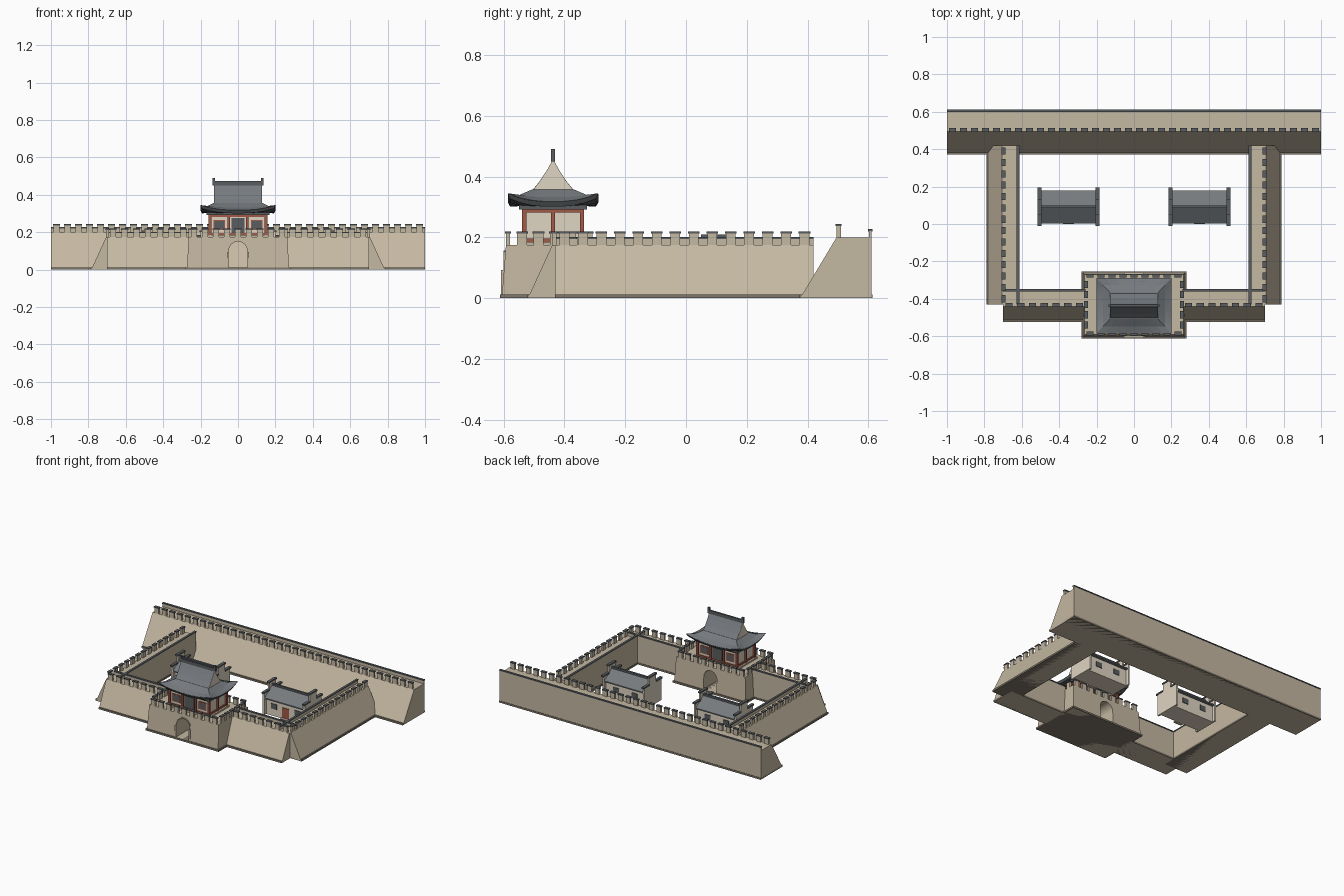
import bpy, bmesh, math
from mathutils import Matrix, Vector

if "Cube" in bpy.data.objects:
    bpy.data.objects.remove(bpy.data.objects["Cube"])


def material(name, rgb):
    m = bpy.data.materials.new(name)
    m.diffuse_color = (*rgb, 1)
    m.use_nodes = True
    m.node_tree.nodes["Principled BSDF"].inputs["Base Color"].default_value = m.diffuse_color
    return m


STONE = material("stone", (0.56, 0.48, 0.36))
DARK = material("dark_tile", (0.10, 0.11, 0.115))
ROOF = material("roof_tile", (0.18, 0.195, 0.21))
RED = material("red_timber", (0.36, 0.10, 0.06))
CREAM = material("plaster", (0.74, 0.66, 0.54))
PLINTH = material("plinth", (0.22, 0.19, 0.15))


def finish(name, bm, mat, matrix=None):
    bmesh.ops.recalc_face_normals(bm, faces=bm.faces)
    mesh = bpy.data.meshes.new(name)
    bm.to_mesh(mesh)
    bm.free()
    mesh.materials.append(mat)
    ob = bpy.data.objects.new(name, mesh)
    bpy.context.collection.objects.link(ob)
    if matrix:
        ob.matrix_world = matrix
    return ob


def boxes(name, items, mat, matrix=None):
    """Each item is (x0, x1, y0, y1, z0, z1)."""
    bm = bmesh.new()
    for x0, x1, y0, y1, z0, z1 in items:
        m = Matrix.Translation(((x0 + x1) / 2, (y0 + y1) / 2, (z0 + z1) / 2))
        m = m @ Matrix.Diagonal((x1 - x0, y1 - y0, z1 - z0, 1))
        bmesh.ops.create_cube(bm, size=1, matrix=m)
    return finish(name, bm, mat, matrix)


def extrude(name, pts, a, b, mat, axis="x", matrix=None):
    """Extrude a (y, z) profile along x, or an (x, z) profile along y."""
    bm = bmesh.new()
    put = (lambda p, d: (d, p[0], p[1])) if axis == "x" else (lambda p, d: (p[0], d, p[1]))
    f = bm.faces.new([bm.verts.new(put(p, a)) for p in pts])
    r = bmesh.ops.extrude_face_region(bm, geom=[f])
    v = [e for e in r["geom"] if isinstance(e, bmesh.types.BMVert)]
    bmesh.ops.translate(bm, verts=v, vec=(b - a, 0, 0) if axis == "x" else (0, b - a, 0))
    return finish(name, bm, mat, matrix)


def merlons(name, length, h, matrix):
    n = max(2, round(length / 0.0588))
    xs = [(i + 0.5) * length / n - length / 2 for i in range(n)]
    boxes(name, [(x - .016, x + .016, 0, .014, h, h + .038) for x in xs], STONE, matrix)
    boxes(name + "_caps", [(x - .019, x + .019, -.003, .017, h + .037, h + .044) for x in xs],
          DARK, matrix)


def place(x, y, deg):
    return Matrix.Translation((x, y, 0)) @ Matrix.Rotation(math.radians(deg), 4, "Z")


def wall(name, x, y, deg, length, batter, thick, h):
    """Battered wall; local -y is the sloped outer side, y = 0 its top edge."""
    m, l = place(x, y, deg), length / 2
    extrude(name, [(-batter, 0), (thick, 0), (thick, h), (0, h)], -l, l, STONE, matrix=m)
    boxes(name + "_plinth", [(-l, l, -batter - .003, thick + .003, 0, .012)], PLINTH, m)
    boxes(name + "_parapet", [(-l, l, thick - .009, thick, h, h + .021)], STONE, m)
    boxes(name + "_coping", [(-l, l, thick - .012, thick + .003, h + .02, h + .027)], DARK, m)
    merlons(name + "_merlons", length, h, m)


# Curtain walls
wall("back_wall", 0, .495, 0, 2, .12, .115, .2)
for s, side in ((-1, "left"), (1, "right")):
    wall(side + "_wall", s * .705, -.005, s * 90, .85, .08, .09, .175)
    wall("front_wall_" + side, s * .48, -.44, 0, .44, .08, .09, .175)

# Gate block: battered, with an arched tunnel cut through
bm = bmesh.new()
bot = [bm.verts.new((x, y, 0)) for x, y in ((-.273, -.606), (.273, -.606), (.273, -.26), (-.273, -.26))]
top = [bm.verts.new((x, y, .175)) for x, y in ((-.264, -.592), (.264, -.592), (.264, -.27), (-.264, -.27))]
bm.faces.new(bot)
bm.faces.new(top)
for i in range(4):
    j = (i + 1) % 4
    bm.faces.new((bot[i], bot[j], top[j], top[i]))
gate = finish("gate_block", bm, STONE)


def arch(r):
    return [(r * math.cos(math.pi * i / 12), .1 + r * math.sin(math.pi * i / 12)) for i in range(13)]


cutter = extrude("arch_cutter", [(.05, .012)] + arch(.05) + [(-.05, .012)], -.7, -.2, STONE, "y")
mod = gate.modifiers.new("arch", "BOOLEAN")
mod.operation, mod.object, mod.solver = "DIFFERENCE", cutter, "EXACT"
bpy.context.view_layer.update()
cut = bpy.data.meshes.new_from_object(gate.evaluated_get(bpy.context.evaluated_depsgraph_get()))
gate.modifiers.clear()
gate.data = cut
bpy.data.objects.remove(cutter)

ring = [(.057, .012)] + arch(.057) + [(-.057, .012), (-.05, .012)] + arch(.05)[::-1] + [(.05, .012)]
extrude("arch_trim", ring, -.6, -.585, STONE, "y")
boxes("arch_jambs", [(s * .0535 - .004, s * .0535 + .004, -.609, -.58, .012, .093) for s in (-1, 1)], STONE)
boxes("gate_plinth", [(-.28, .28, -.612, -.253, 0, .012)], PLINTH)
merlons("gate_merlons_front", .528, .175, place(0, -.592, 0))
merlons("gate_merlons_back", .528, .175, place(0, -.27, 180))
merlons("gate_merlons_left", .27, .175, place(-.264, -.431, -90))
merlons("gate_merlons_right", .27, .175, place(.264, -.431, 90))

# Gate pavilion, in its own frame centred on the gate block
P = Matrix.Translation((0, -.437, 0))
boxes("pavilion_base", [(-.165, .165, -.11, .11, .175, .185)], STONE, P)
boxes("pavilion_walls", [(-.146, .146, -.092, .092, .185, .295)], CREAM, P)
posts = [(x, y) for x in (-.15, -.05, .05, .15) for y in (-.095, .095)] + [(-.15, 0), (.15, 0)]
boxes("pavilion_columns", [(x - .007, x + .007, y - .007, y + .007, .185, .295) for x, y in posts], RED, P)
frame = []
for z0, z1 in ((.185, .197), (.281, .293)):
    for s in (-1, 1):
        frame.append((-.15, .15, s * .095 - .004, s * .095 + .004, z0, z1))
        frame.append((s * .149 - .004, s * .149 + .004, -.095, .095, z0, z1))
boxes("pavilion_beams", frame, RED, P)
wins, frames, doors = [], [], []
for s in (-1, 1):
    y0, y1 = sorted((s * .09, s * .097))
    doors.append((-.036, .036, y0, y1, .19, .275))
    for x in (-.1, .1):
        frames.append((x - .031, x + .031, y0 + .001, y1 - .001, .212, .266))
        wins.append((x - .025, x + .025, y0, y1, .218, .26))
boxes("pavilion_window_frames", frames, RED, P)
boxes("pavilion_windows", wins, DARK, P)
boxes("pavilion_doors", doors, DARK, P)
boxes("pavilion_eave_beam", [(-.168, .168, -.112, .112, .292, .306)], DARK, P)


# Hip-and-gable roof: skirt with upturned corners, then the upper gable
def roof_ring(bm, hx, hy, z, lift, n=8):
    corners = [(-hx, -hy), (hx, -hy), (hx, hy), (-hx, hy)]
    out = []
    for k in range(4):
        a, b = Vector(corners[k]), Vector(corners[(k + 1) % 4])
        for i in range(n):
            t = i / n
            p = a.lerp(b, t)
            out.append(bm.verts.new((p.x, p.y, z + lift * abs(2 * t - 1) ** 2.5)))
    return out


def skirt(name, levels, mat):
    bm = bmesh.new()
    rings = [roof_ring(bm, *lv) for lv in levels]
    for a, b in zip(rings, rings[1:]):
        for i in range(len(a)):
            j = (i + 1) % len(a)
            bm.faces.new((a[i], a[j], b[j], b[i]))
    bm.faces.new(rings[0])
    bm.faces.new(rings[-1])
    return finish(name, bm, mat, P)


skirt("roof_skirt", [(.195, .143, .313, .026), (.2, .148, .318, .027),
                     (.165, .11, .332, .008), (.128, .07, .357, 0)], ROOF)
skirt("eave_fascia", [(.16, .105, .303, 0), (.193, .141, .301, .026),
                      (.201, .149, .316, .027), (.15, .1, .318, 0)], DARK)
slope = [(-.07, .353), (-.045, .383), (-.02, .421), (0, .457), (.02, .421), (.045, .383), (.07, .353)]
extrude("upper_roof", slope, -.127, .127, ROOF, matrix=P)
extrude("roof_gables", [(y * .97, z - .001) for y, z in slope], -.1285, .1285, CREAM, matrix=P)
boxes("roof_ridge", [(-.135, .135, -.006, .006, .45, .473)]
      + [(s * .13 - .007, s * .13 + .007, -.007, .007, .45, .49) for s in (-1, 1)], DARK, P)

# Two courtyard houses with stepped gable walls
for s, side in ((-1, "left"), (1, "right")):
    H = Matrix.Translation((s * .35, .092, 0))
    n = side + "_house_"
    boxes(n + "body", [(-.155, .155, -.07, .07, 0, .12)], CREAM, H)
    extrude(n + "roof", [(-.088, .11), (-.088, .118), (0, .178), (.088, .118), (.088, .11)],
            -.152, .152, ROOF, matrix=H)
    boxes(n + "ridge", [(-.152, .152, -.007, .007, .168, .186)], DARK, H)
    gables, caps = [], []
    for e in (-1, 1):
        x0, x1 = e * .155 - .006, e * .155 + .006
        gables += [(x0, x1, -.092, .092, 0, .15), (x0, x1, -.036, .036, .15, .202)]
        for y0, y1, z in ((-.102, -.036, .148), (.036, .102, .148), (-.042, .042, .2)):
            caps.append((x0 - .004, x1 + .004, y0, y1, z, z + .01))
    boxes(n + "gables", gables, CREAM, H)
    boxes(n + "gable_caps", caps, DARK, H)
    boxes(n + "door", [(-.026, .026, -.074, -.068, 0, .078)], RED, H)
    boxes(n + "step", [(-.03, .03, -.092, -.07, 0, .008)], STONE, H)
    boxes(n + "windows", [(x - .022, x + .022, y - .003, y + .003, .05, .085)
                          for x, y in ((-.09, -.071), (.09, -.071), (-.07, .071), (.07, .071))], DARK, H)
